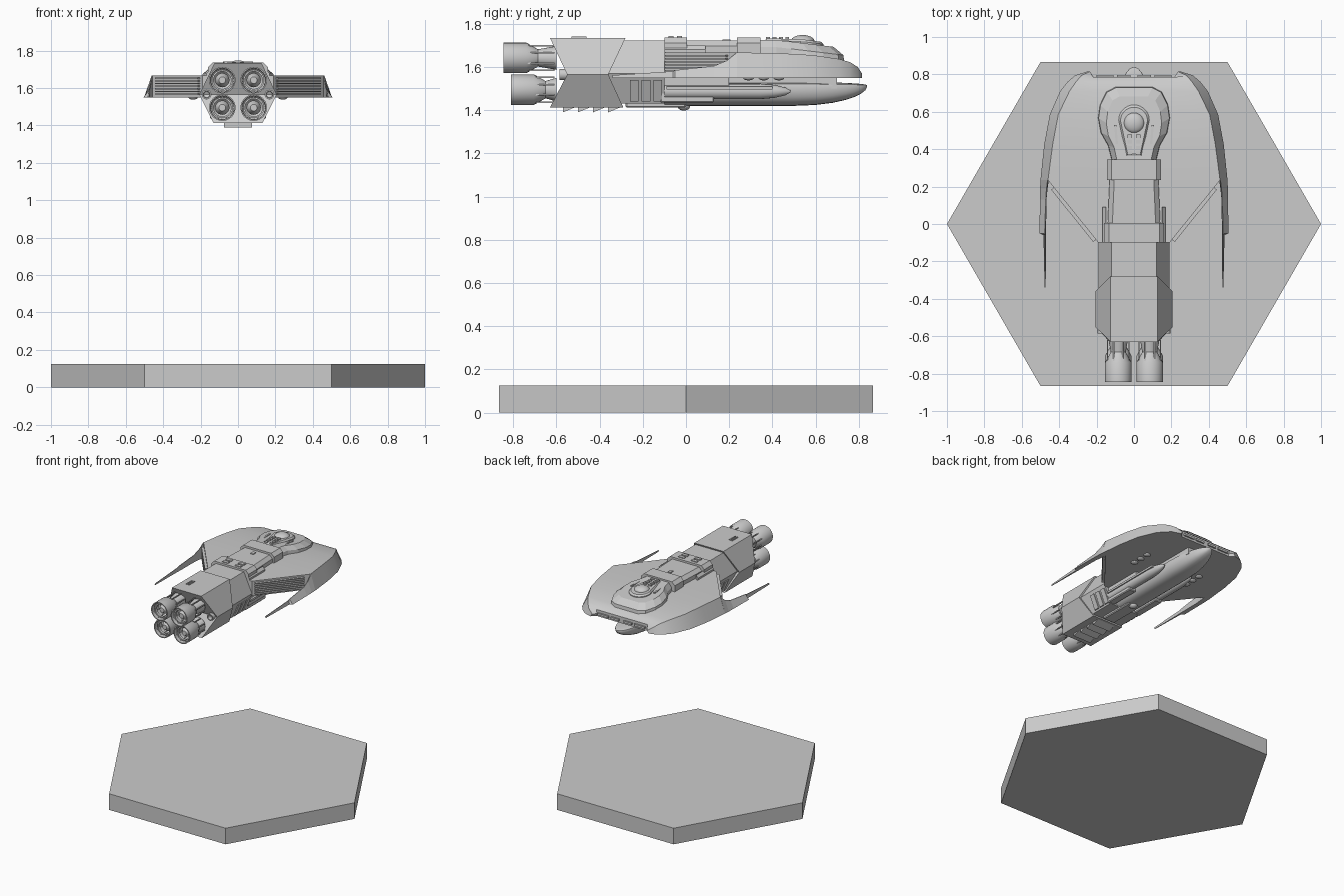
import bpy, bmesh, math
from mathutils import Vector, Matrix

cube = bpy.data.objects.get("Cube")
if cube:
    bpy.data.objects.remove(cube)

grey = bpy.data.materials.new("plain grey")
grey.use_nodes = True
COLOUR = (0.6, 0.6, 0.6, 1)
grey.diffuse_color = COLOUR
grey.node_tree.nodes["Principled BSDF"].inputs["Base Color"].default_value = COLOUR


def finish(name, bm, mirror=False, smooth=False):
    bmesh.ops.recalc_face_normals(bm, faces=bm.faces[:])
    mesh = bpy.data.meshes.new(name)
    bm.to_mesh(mesh)
    bm.free()
    mesh.materials.append(grey)
    ob = bpy.data.objects.new(name, mesh)
    bpy.context.collection.objects.link(ob)
    if mirror:
        ob.modifiers.new("mirror", 'MIRROR')
    if smooth:
        bpy.ops.object.select_all(action='DESELECT')
        ob.select_set(True)
        bpy.context.view_layer.objects.active = ob
        bpy.ops.object.shade_smooth_by_angle(angle=math.radians(35))
    return ob


def loft(name, rings, caps=None, mirror=False, smooth=False, closed=False):
    """Skin a row of point rings; caps lists index groups for the end faces."""
    bm = bmesh.new()
    rows = [[bm.verts.new(p) for p in ring] for ring in rings]
    n = len(rows[0])
    pairs = list(zip(rows, rows[1:]))
    if closed:
        pairs.append((rows[-1], rows[0]))
    for a, b in pairs:
        for i in range(n):
            j = (i + 1) % n
            bm.faces.new((a[i], a[j], b[j], b[i]))
    if not closed:
        for row in (rows[0], rows[-1]):
            for group in caps or [range(n)]:
                bm.faces.new([row[i] for i in group])
    return finish(name, bm, mirror, smooth)


def box(name, x, y, z, mirror=False, bevel=0.0):
    """Box from (low, high) spans on each axis."""
    ob = loft(name, [[(x[0], v, z[0]), (x[1], v, z[0]), (x[1], v, z[1]), (x[0], v, z[1])]
                     for v in y], mirror=mirror)
    if bevel:
        ob.modifiers.new("bevel", 'BEVEL').width = bevel
    return ob


def beam(name, start, end, width, height, mirror=False):
    """Level bar between two points."""
    a, b = Vector(start), Vector(end)
    side = (b - a).cross(Vector((0, 0, 1))).normalized() * width / 2
    up = Vector((0, 0, height / 2))
    return loft(name, [[p + side + up, p - side + up, p - side - up, p + side - up]
                       for p in (a, b)], mirror=mirror)


def turned(name, profile, x, z, sides=24, mirror=True, closed=True):
    """Solid of revolution about a line along y; profile holds (radius, y)."""
    rings = [[(x + r * math.cos(t), y, z + r * math.sin(t))
              for t in (2 * math.pi * i / sides for i in range(sides))] for r, y in profile]
    return loft(name, rings, mirror=mirror, smooth=True, closed=closed)


def dome(name, centre, radius, height, mirror=False):
    bm = bmesh.new()
    bmesh.ops.create_uvsphere(bm, u_segments=24, v_segments=12, radius=1,
                              matrix=Matrix.Translation(centre) @
                              Matrix.Diagonal((radius, radius, height, 1)))
    return finish(name, bm, mirror, True)


def hexagon(top, mid, low, ys):
    """Six-sided hull ring: (half width, z) of each level and its y."""
    (a, za), (b, zb), (c, zc) = top, mid, low
    return [(-a, ys[0], za), (a, ys[0], za), (b, ys[1], zb),
            (c, ys[2], zc), (-c, ys[2], zc), (-b, ys[1], zb)]


HEX_CAPS = [(0, 1, 2, 5), (5, 2, 3, 4)]

# Display base
loft("hexagonal_base", [[(math.cos(i * math.pi / 3), math.sin(i * math.pi / 3), z)
                         for i in range(6)] for z in (0, 0.125)])

# Wing: broad curved plate with a notched front and sloping rim
wing_rows = [(.815, .25, .235, 1.57), (.795, .315, .28, 1.60), (.76, .355, .31, 1.622),
             (.71, .395, .345, 1.637), (.585, .45, .405, 1.655), (.425, .48, .435, 1.664),
             (.235, .50, .46, 1.667), (.234, .46, .46, 1.667), (-.1, .19, .19, 1.667)]
rings = []
for y, xb, xt, zt in wing_rows:
    c, yc = min(.22, xt - .02), min(y, .785)
    zb = 1.55
    rings.append([(-xb, y, zb), (-xt, y, zt), (-c, yc, zt), (c, yc, zt),
                  (xt, y, zt), (xb, y, zb), (c, yc, zb), (-c, yc, zb)])
loft("wing", rings, [(0, 1, 2, 7), (2, 3, 6, 7), (3, 4, 5, 6)], smooth=True)
for i in range(7):
    z = 1.568 + i * .014
    beam("wing_rear_louvre", (.435, .19, z), (.21, -.09, z), .02, .006, True)
for x0, x1 in ((.02, .09), (.11, .2)):
    box("front_slot_bar", (x0, x1), (.78, .797), (1.565, 1.58), True)

# Trailing wing blades
blade = [(.235, .50, .455, .462, 1.667), (.19, .502, .462, .468, 1.63),
         (.13, .503, .468, .472, 1.605), (-.05, .505, .47, .478, 1.585),
         (-.06, .484, .471, .478, 1.58), (-.34, .478, .474, .476, 1.562)]
loft("trailing_blade", [[(xo, y, 1.55), (xi, y, 1.55), (xt - .004, y, zt), (xt, y, zt)]
                        for y, xo, xi, xt, zt in blade], mirror=True)

# Engine block and rear fuselage
loft("engine_block", [hexagon((.125, 1.735), (.207, 1.565), (.13, 1.412), ys)
                      for ys in ((-.28, -.36, -.29), (-.63, -.55, -.63))], HEX_CAPS)
loft("rear_fuselage", [hexagon((.12, 1.722), (.19, 1.57), (.13, 1.43), (y, y, y))
                       for y in (-.4, -.1)])
for i in range(3):
    y = -.26 + i * .055
    loft("side_panel", [[(x0 + dx, y + a, z) for a, dx in ((0, 0), (.04, 0), (.04, .008), (0, .008))]
                        for x0, z in ((.18, 1.54), (.137, 1.44))], mirror=True)
for i in range(4):
    y = -.57 + i * .07
    loft("belly_fin", [[(x, y, 1.415), (x, y + .06, 1.415), (x, y, 1.39)] for x in (-.075, .075)])

# Upper spine
def chamfered(y, w, low, high):
    return [(-w, y, low), (-w, y, high - .025), (-w + .025, y, high),
            (w - .025, y, high), (w, y, high - .025), (w, y, low)]


for name, low, y0, w0, y1, w1, high in (
        ("spine", 1.6, -.1, .145, .25, .13, 1.722), ("rear_collar", 1.64, -.1, .16, .005, .16, 1.737),
        ("front_collar", 1.64, .235, .145, .345, .145, 1.737)):
    loft(name, [chamfered(y0, w0, low, high), chamfered(y1, w1, low, high)])
loft("collar_cheek", [[(.15, y, 1.66), (.168, y, 1.66), (.168, y, 1.68), (.15, y, 1.70)]
                      for y in (-.1, .09)], mirror=True)
for y in (-.07, -.03):
    box("collar_hatch", (.03, .08), (y - .012, y + .012), (1.73, 1.743), True)
box("spine_hatch", (-.012, .012), (.17, .205), (1.715, 1.728))

# Raised teardrop command deck, chamfered towards its top
deck = [(.12, .34), (.14, .42), (.18, .49), (.195, .57), (.185, .64), (.15, .71), (.10, .735)]
def deck_ring(scale, drop):
    half = [(x * scale, .34 + (y - .34) * (1 - (1 - scale) * .55)) for x, y in deck]
    return [(x, y, drop - max(0, y - .42) * .12) for x, y in half + [(-x, y) for x, y in half[::-1]]]


loft("command_deck", [deck_ring(1, 1.65), deck_ring(.97, 1.692), deck_ring(.76, 1.725)])

# Bridge pod and dome
pod = [(.04, .36)] + [(.082 * math.cos(t), .555 + .082 * math.sin(t))
                      for t in (i * math.pi / 16 for i in range(9))]
pod += [(-x, y) for x, y in pod[::-1] if x > .001]
loft("bridge_pod", [[(x * s, .53 + (y - .53) * s, z - max(0, y - .5) * .12) for x, y in pod]
                    for s, z in ((1, 1.69), (1, 1.722), (.88, 1.733))])
dome("bridge_dome", (0, .54, 1.72), .055, .028)
for i in range(4):
    box("deck_vent", (.01, .035), (.37 + i * .03, .388 + i * .03), (1.715, 1.738), True)
beam("deck_rib", (.085, .35, 1.715), (.1, .53, 1.71), .012, .02, True)

# Lower hull with a rounded nose
rows = []
for y in (-.1, .1, .3, .5, .6, .68, .74, .78, .81, .83, .839):
    k = math.sqrt(max(0, 1 - (max(0, y - .5) / .34) ** 2))
    ring = []
    for i in range(24):
        t = 2 * math.pi * i / 24
        c, s = math.cos(t), math.sin(t)
        drop = .095 if s < 0 else .016
        ring.append((math.copysign(abs(c) ** .7, c) * .1 * k, y,
                     1.515 + math.copysign(abs(s) ** .8, s) * drop * k))
    rows.append(ring)
loft("lower_hull", rows, smooth=True)
box("hull_keel", (-.085, .085), (-.1, .7), (1.5, 1.56))
box("hull_shoulder", (.08, .15), (-.1, .2), (1.515, 1.56), True)
turned("side_boom", [(.036, -.1), (.036, .34), (.03, .41), (.018, .46), (.004, .485)],
       .125, 1.487, 16, closed=False)
box("side_rail", (.13, .168), (-.09, .4), (1.495, 1.51), True)
box("boom_cradle", (.09, .15), (-.12, .13), (1.435, 1.49), True, .006)
box("belly_plate", (-.05, .05), (-.28, .0), (1.412, 1.44), bevel=.006)
dome("belly_sensor", (0, -.01, 1.42), .03, .022)
for y in (.29, .36, .43):
    dome("wing_underside_lamp", (.24, y, 1.55), .025, .012, True)

# Four engines: hollow bell, waist, struts and inner cone
for z, back in ((1.642, -.845), (1.495, -.81)):
    x = .084
    turned("engine_bell", [(.071, back), (.071, back + .105), (.04, back + .16), (.055, -.6),
                           (.03, -.6), (.03, back + .12), (.062, back + .08), (.064, back)], x, z)
    turned("engine_core", [(.018, back + .03), (.038, back + .06), (.038, -.62)], x, z, closed=False)
    turned("engine_ring", [(.056, back + .02), (.056, back + .04), (.047, back + .04),
                           (.047, back + .02)], x, z)
    for i in range(8):
        t = math.pi * (i + .5) / 4
        px, pz = x + .062 * math.cos(t), z + .062 * math.sin(t)
        beam("engine_strut", (px, back + .02, pz), (px, -.61, pz), .007, .007, True)
turned("side_thruster", [(.026, -.585), (.026, -.54), (.015, -.54), (.018, -.585)], .168, 1.565, 16)

# Raised trim on the engine block
for x in (-.073, -.053):
    box("top_slot", (x - .004, x + .004), (-.53, -.46), (1.73, 1.741))
box("top_slot_end", (-.077, -.049), (-.468, -.46), (1.73, 1.741))
box("side_fin", (.15, .175), (-.48, -.38), (1.6, 1.606), True)
box("flank_spike", (.155, .166), (-.1, .1), (1.64, 1.668), True)
